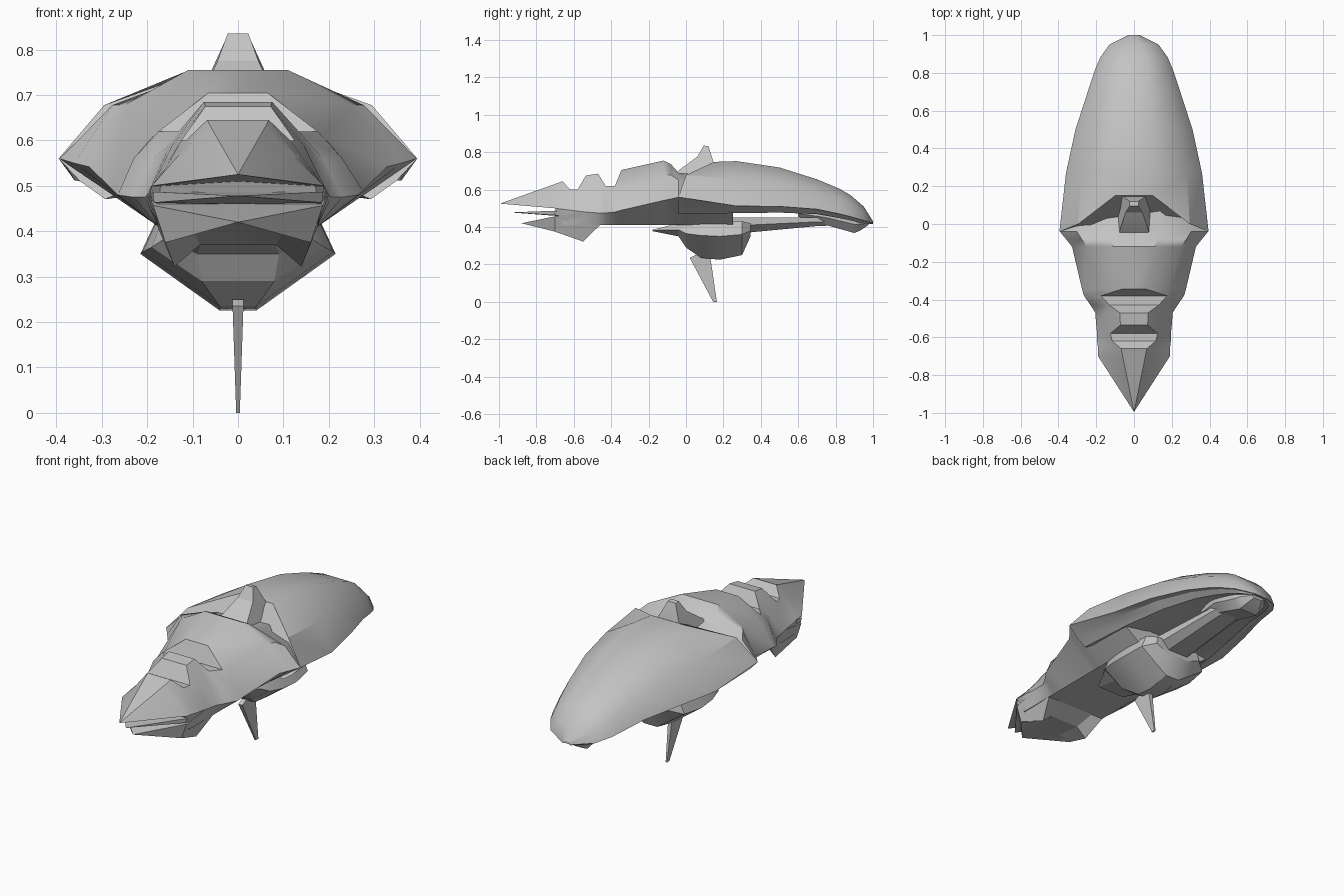
import bpy
import bmesh
from math import radians

default_cube = bpy.data.objects.get("Cube")
if default_cube:
    bpy.data.objects.remove(default_cube, do_unlink=True)

GREY = (0.55, 0.55, 0.55, 1)
hull_grey = bpy.data.materials.new("hull_grey")
hull_grey.use_nodes = True
hull_grey.diffuse_color = GREY
hull_grey.node_tree.nodes["Principled BSDF"].inputs["Base Color"].default_value = GREY


def finish(name, bm, angle):
    """Clean the mesh, link it and smooth it between sharp edges."""
    bmesh.ops.remove_doubles(bm, verts=bm.verts, dist=0.0005)
    bmesh.ops.recalc_face_normals(bm, faces=bm.faces)
    mesh = bpy.data.meshes.new(name)
    bm.to_mesh(mesh)
    bm.free()
    mesh.materials.append(hull_grey)
    obj = bpy.data.objects.new(name, mesh)
    bpy.context.collection.objects.link(obj)
    bpy.ops.object.select_all(action='DESELECT')
    obj.select_set(True)
    bpy.context.view_layer.objects.active = obj
    bpy.ops.object.shade_smooth_by_angle(angle=radians(angle))
    return obj


def loft(name, sections, angle):
    """Skin half sections (centre top to centre bottom), mirrored across x."""
    bm = bmesh.new()
    rings = []
    for half in sections:
        full = list(half) + [(-x, y, z) for x, y, z in reversed(half[1:-1])]
        rings.append([bm.verts.new(p) for p in full])
    count = len(rings[0])
    for a, b in zip(rings, rings[1:]):
        for i in range(count):
            j = (i + 1) % count
            bm.faces.new((a[i], a[j], b[j], b[i]))
    bm.faces.new(rings[0])
    bm.faces.new(rings[-1])
    return finish(name, bm, angle)


def blade(name, outline):
    """Symmetric fin from a side outline of (y, z, half width)."""
    bm = bmesh.new()
    left = [bm.verts.new((w, y, z)) for y, z, w in outline]
    right = [bm.verts.new((-w, y, z)) for y, z, w in outline]
    bm.faces.new(left)
    bm.faces.new(right[::-1])
    for i in range(len(outline)):
        j = (i + 1) % len(outline)
        bm.faces.new((left[i], left[j], right[j], right[i]))
    return finish(name, bm, 15)


def shoulder(wt, zt, we, ze, out, up):
    """Point halfway down the flank, pushed outwards and upwards."""
    return (wt + we) / 2 + out, (zt + ze) / 2 + up


# Front hull with two stepped notches and a collar:
# y, top z, top width, edge width, edge z, flank bulge
front = []
for y, zt, wt, we, ze, bulge in [
        (-0.995, 0.525, 0, 0, 0.525, 0), (-0.7, 0.63, 0.06, 0.19, 0.5, 0),
        (-0.66, 0.645, 0.068, 0.19, 0.495, 0), (-0.62, 0.6, 0.115, 0.195, 0.49, 0),
        (-0.58, 0.6, 0.125, 0.195, 0.485, 0), (-0.535, 0.675, 0.072, 0.2, 0.48, 0.01),
        (-0.47, 0.685, 0.075, 0.205, 0.475, 0.01), (-0.43, 0.62, 0.13, 0.23, 0.475, 0.01),
        (-0.38, 0.62, 0.175, 0.265, 0.48, 0.01), (-0.345, 0.705, 0.065, 0.275, 0.49, 0.015),
        (-0.12, 0.755, 0.11, 0.328, 0.542, 0.03), (-0.08, 0.735, 0.125, 0.36, 0.55, 0.035),
        (-0.04, 0.69, 0.16, 0.393, 0.56, 0.026), (0.25, 0.66, 0.1, 0.28, 0.49, 0)]:
    xm, zm = shoulder(wt, zt, we, ze, bulge, bulge)
    in_beak = y < -0.69
    zb = ze if in_beak else 0.41
    wb = we * 0.9 if in_beak else 0.175
    zc = ze + 0.01 if -0.9 < y < -0.69 else zb
    front.append([(0, y, zt), (wt, y, zt), (xm, y, zm), (we, y, ze), (wb, y, zb), (0, y, zc)])
loft("front_hull", front, 35)

# Thin middle wedge inside the mouth
tip = (0, -0.94, 0.478)
loft("middle_beak", [
    [tip] * 4,
    [(0, -0.7, 0.485), (0.188, -0.7, 0.487), (0.185, -0.7, 0.463), (0, -0.7, 0.46)],
    [(0, -0.6, 0.485), (0.17, -0.6, 0.485), (0.17, -0.6, 0.46), (0, -0.6, 0.46)]], 28)

# Lower jaw with two downward prongs: y, top z, width, prong width, prong z, centre z
jaw = [[(0, -0.88, 0.42)] * 5]
for y, zt, w, wp, zp, zc in [(-0.7, 0.457, 0.187, 0.16, 0.375, 0.395),
                             (-0.55, 0.48, 0.197, 0.14, 0.322, 0.37),
                             (-0.46, 0.476, 0.205, 0.175, 0.41, 0.41)]:
    jaw.append([(0, y, zt), (w, y, zt), (wp, y, zp), (wp * 0.6, y, zc), (0, y, zc)])
loft("lower_jaw", jaw, 20)

# Rear shell with a hollow underside, its front edge swept back at the top:
# y, top z, top width, edge width, edge z
shell = []
for i, (y, zt, wt, we, ze) in enumerate([
        (-0.04, 0.748, 0.1, 0.395, 0.56), (0.27, 0.752, 0.115, 0.36, 0.512),
        (0.5, 0.718, 0.1, 0.31, 0.51), (0.7, 0.655, 0.085, 0.245, 0.495),
        (0.82, 0.605, 0.075, 0.205, 0.47), (0.88, 0.57, 0.07, 0.18, 0.455),
        (0.95, 0.51, 0.05, 0.13, 0.435), (1.0, 0.43, 0.01, 0.03, 0.42)]):
    xm, zm = shoulder(wt, zt, we, ze, 0.12 * we, 0.06 * we)
    top_y, mid_y = (0.15, 0) if i == 0 else (y, y)
    lip = 0.05 if i == 0 else 0.002
    shell.append([(0, top_y, zt), (wt, top_y, zt), (xm, mid_y, zm), (we, y, ze),
                  (we * 0.88, y, ze - lip), (we * 0.74, y, ze - lip - 0.1 * we),
                  (we * 0.3, y, ze - 0.03 * we), (0, y, ze - 0.03 * we)])
loft("rear_shell", shell, 30)

# Raised dorsal fin sitting in the recess
blade("dorsal_fin", [(-0.06, 0.68, 0.08), (-0.03, 0.71, 0.075), (0.06, 0.775, 0.045),
                     (0.095, 0.835, 0.023), (0.12, 0.832, 0.023), (0.145, 0.755, 0.058),
                     (0.16, 0.68, 0.09)])

# Belly pod: y, top width, top z, side width, side z, bottom width, bottom z
pod = []
for y, wt, zt, ws, zs, wb, zb in [(-0.18, 0.08, 0.385, 0.085, 0.382, 0.08, 0.378),
                                  (-0.04, 0.15, 0.42, 0.16, 0.385, 0.09, 0.35),
                                  (0.0, 0.17, 0.42, 0.19, 0.365, 0.08, 0.29),
                                  (0.08, 0.18, 0.42, 0.21, 0.355, 0.04, 0.235),
                                  (0.18, 0.18, 0.425, 0.215, 0.35, 0.04, 0.225),
                                  (0.3, 0.17, 0.43, 0.2, 0.36, 0.04, 0.25),
                                  (0.345, 0.13, 0.42, 0.14, 0.38, 0.06, 0.35)]:
    pod.append([(0, y, zt), (wt, y, zt), (ws, y, zs),
                ((ws + wb) / 2, y, (zs + zb) / 2), (wb, y, zb), (0, y, zb)])
loft("belly_pod", pod, 20)

# Ventral fin that tapers to the ground
blade("ventral_fin", [(0.02, 0.235, 0.012), (0.05, 0.25, 0.012), (0.13, 0.24, 0.012),
                      (0.165, 0, 0.004), (0.145, 0, 0.004)])


def keel(name, stations):
    """Bevelled bar from (y, top z, bottom z, half width)."""
    return loft(name, [[(0, y, zt), (w, y, zt), (w, y, (zt + zb) / 2), (w * 0.6, y, zb), (0, y, zb)]
                       for y, zt, zb, w in stations], 30)


# Underside beam and rounded tail housing
keel("keel_beam", [(0.2, 0.45, 0.4, 0.12), (0.33, 0.45, 0.37, 0.1),
                   (0.7, 0.45, 0.405, 0.08), (0.85, 0.45, 0.41, 0.06)])
keel("tail_housing", [(0.6, 0.49, 0.455, 0.06), (0.75, 0.49, 0.41, 0.1), (0.9, 0.46, 0.368, 0.09),
                      (0.93, 0.45, 0.38, 0.08), (0.975, 0.43, 0.41, 0.04)])
